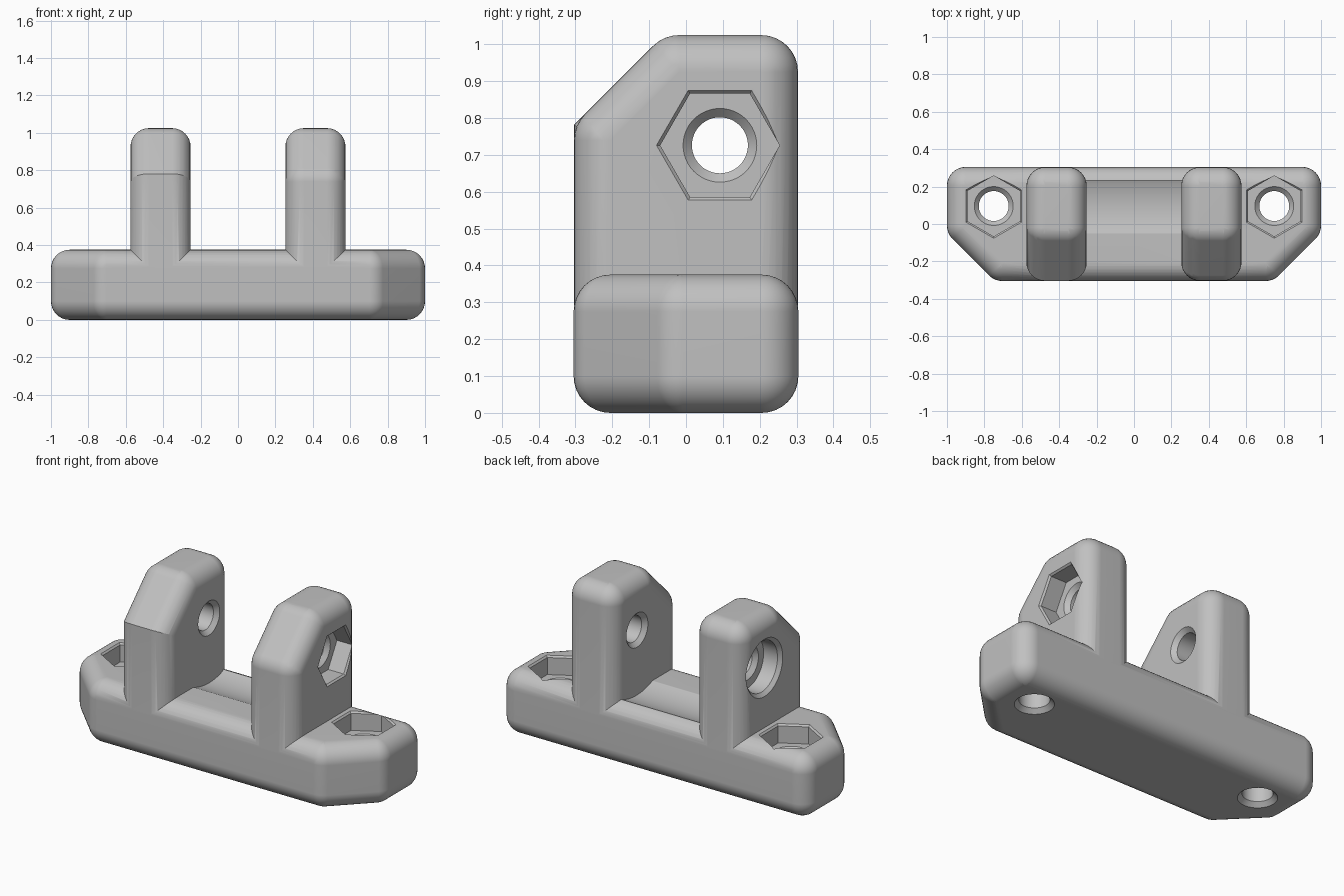
import bpy, bmesh, math
from mathutils import Vector, Matrix

if "Cube" in bpy.data.objects:
    bpy.data.objects.remove(bpy.data.objects["Cube"], do_unlink=True)

FILLET = 0.1
HEIGHT = 0.375          # base thickness
INNER, OUTER = 0.253, 0.575   # upright side faces

grey = bpy.data.materials.new("plain_grey")
grey.use_nodes = True
colour = (0.53, 0.53, 0.53, 1)
grey.diffuse_color = colour
grey.node_tree.nodes["Principled BSDF"].inputs["Base Color"].default_value = colour


def add_object(name, bm):
    bmesh.ops.recalc_face_normals(bm, faces=bm.faces)
    mesh = bpy.data.meshes.new(name)
    bm.to_mesh(mesh)
    bm.free()
    mesh.materials.append(grey)
    obj = bpy.data.objects.new(name, mesh)
    bpy.context.collection.objects.link(obj)
    return obj


def rounded_prism(name, profile, low, high, place):
    """Convex counter-clockwise profile, extruded, with every edge filleted."""
    ball = bmesh.new()
    bmesh.ops.create_uvsphere(ball, u_segments=32, v_segments=16, radius=FILLET)
    offsets = [v.co.copy() for v in ball.verts]
    ball.free()
    pts = [Vector(p) for p in profile]
    bm = bmesh.new()
    for i, p in enumerate(pts):
        before = (p - pts[i - 1]).normalized()
        after = (pts[(i + 1) % len(pts)] - p).normalized()
        n1, n2 = Vector((-before.y, before.x)), Vector((-after.y, after.x))
        q = p + (n1 + n2) * FILLET / (1 + n1.dot(n2))
        for t in (low + FILLET, high - FILLET):
            centre = Vector(place(q.x, q.y, t))
            for o in offsets:
                bm.verts.new(centre + o)
    bmesh.ops.convex_hull(bm, input=bm.verts[:])
    bmesh.ops.delete(bm, geom=[v for v in bm.verts if not v.link_faces], context='VERTS')
    bmesh.ops.dissolve_limit(bm, angle_limit=0.01, verts=bm.verts[:], edges=bm.edges[:])
    return add_object(name, bm)


def lathe(name, sides, rings, matrix):
    """Stack of (radius, height) rings along local z."""
    bm = bmesh.new()
    loops = []
    for r, z in rings:
        angles = [math.pi / 2 + math.tau * i / sides for i in range(sides)]
        loops.append([bm.verts.new((r * math.cos(a), r * math.sin(a), z)) for a in angles])
    for a, b in zip(loops, loops[1:]):
        for i in range(sides):
            j = (i + 1) % sides
            bm.faces.new((a[i], a[j], b[j], b[i]))
    bm.faces.new(loops[0])
    bm.faces.new(loops[-1])
    bm.transform(matrix)
    obj = add_object(name, bm)
    obj.hide_render = True
    return obj


def combine(target, other, operation):
    mod = target.modifiers.new(operation.lower(), 'BOOLEAN')
    mod.operation, mod.solver, mod.object = operation, 'EXACT', other
    bpy.context.view_layer.objects.active = target
    bpy.ops.object.modifier_apply(modifier=mod.name)
    bpy.data.objects.remove(other, do_unlink=True)


def bore(target, matrix, near, far, hole, sides, pocket, rim, depth=0.11):
    """Chamfered through hole with a wider pocket sunk into the far face."""
    floor, c, e = far - depth, 0.024, 0.01
    combine(target, lathe("hole_cutter", 48, [
        (hole + c + e, near - e), (hole, near + c), (hole, floor - c),
        (hole + c, floor), (hole + c, floor + e)], matrix), 'DIFFERENCE')
    combine(target, lathe("pocket_cutter", sides, [
        (pocket, floor), (pocket, far - rim), (pocket + rim + e, far + e)], matrix), 'DIFFERENCE')


# Base plate with two cut front corners
F = 0.305
bracket = rounded_prism(
    "hinge_bracket", [(-0.745, -F), (0.745, -F), (1, -0.05), (1, F), (-1, F), (-1, -0.05)],
    0, HEIGHT, lambda u, v, t: (u, v, t))

# Shallow clearance trough between the uprights
along_x = Matrix.Rotation(math.pi / 2, 4, 'Y')
combine(bracket, lathe("trough_cutter", 96, [(0.375, -0.27), (0.375, 0.27)],
                       Matrix.Translation((0, 0.095, 0.72)) @ along_x), 'DIFFERENCE')

# Uprights with a sloping front; one keeps a crisp crease under the slope
D, TOP, FOOT = 0.304, 1.025, 0.06
side = lambda u, v, t: (t, u, v)
left_upright = rounded_prism(
    "left_upright", [(-D, FOOT), (D, FOOT), (D, TOP), (-0.06, TOP), (-D, TOP - D + 0.06)],
    INNER, OUTER, side)
right_upright = rounded_prism(
    "right_upright", [(FOOT + 0.06 - TOP - 0.12, FOOT), (D, FOOT), (D, TOP), (-0.06, TOP)],
    -OUTER, -INNER, side)
front_trim = rounded_prism(
    "front_trim", [(-D, 0), (0.6, 0), (0.6, 1.4), (-D, 1.4)],
    -OUTER - 0.0005, -INNER + 0.0005, side)
combine(right_upright, front_trim, 'INTERSECT')
for upright in (left_upright, right_upright):
    combine(bracket, upright, 'UNION')

# Mounting holes with hexagonal nut pockets
for x in (-0.75, 0.75):
    bore(bracket, Matrix.Translation((x, 0.096, 0)), 0, HEIGHT, 0.08, 6, 0.162, 0.01)

# Pivot holes: nut pocket on one upright, round bolt-head pocket on the other
pivot = Matrix.Translation((0, 0.092, 0.726))
bore(bracket, pivot @ along_x, INNER, OUTER, 0.076, 6, 0.162, 0.01)
bore(bracket, pivot @ along_x.inverted(), INNER, OUTER, 0.076, 64, 0.148, 0.02)

# Smooth fillets, crisp cuts
bpy.ops.object.select_all(action='DESELECT')
bracket.select_set(True)
bpy.context.view_layer.objects.active = bracket
bpy.ops.object.shade_smooth_by_angle(angle=math.radians(25))
normals = bracket.modifiers.new("flat_face_normals", 'WEIGHTED_NORMAL')
normals.keep_sharp = True
